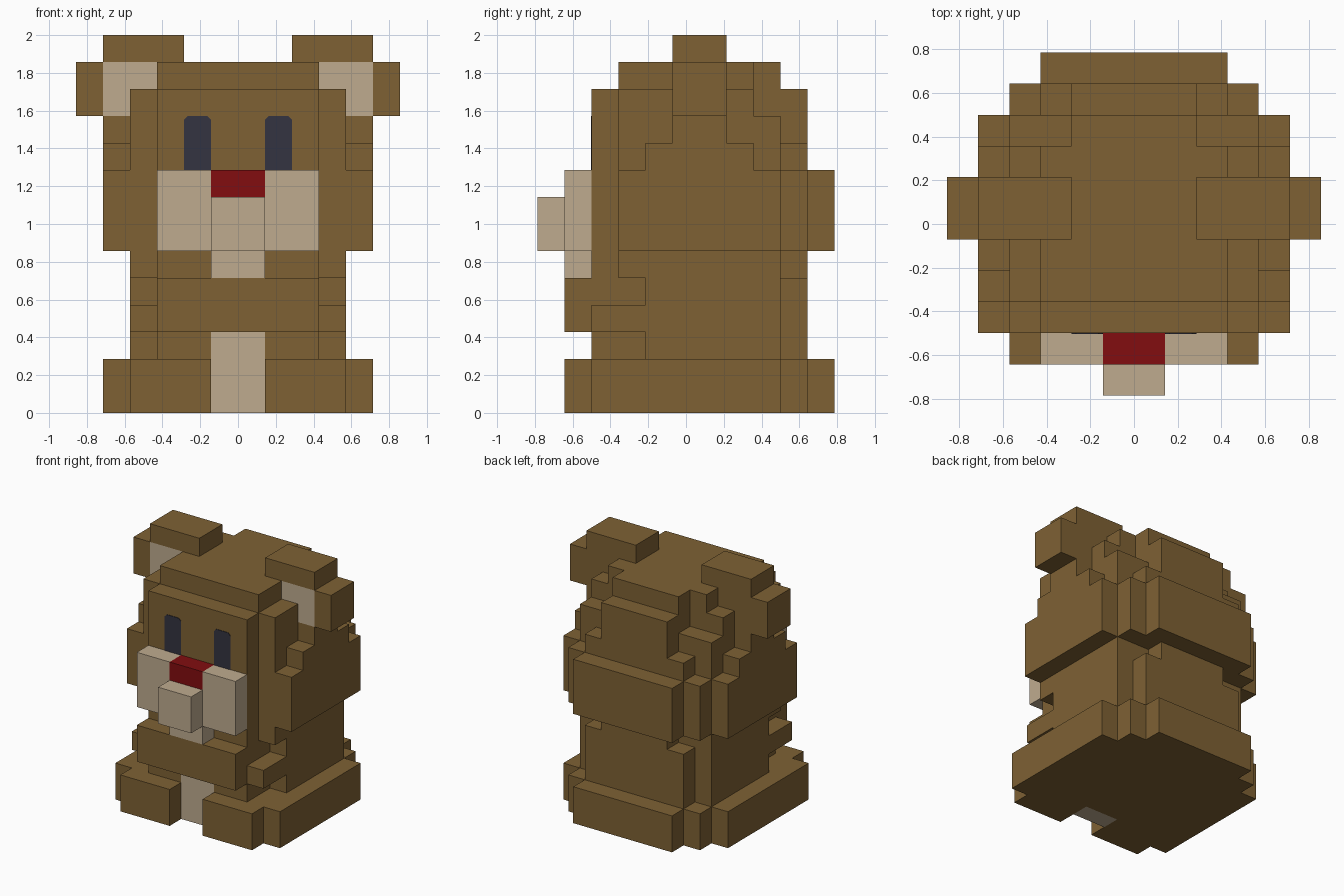
import bpy, bmesh

cube = bpy.data.objects.get("Cube")
if cube:
    bpy.data.objects.remove(cube, do_unlink=True)

U = 1 / 7  # edge of one block


def material(name, rgb):
    m = bpy.data.materials.new(name)
    m.use_nodes = True
    m.diffuse_color = (*rgb, 1)
    bsdf = next(n for n in m.node_tree.nodes if n.type == 'BSDF_PRINCIPLED')
    bsdf.inputs["Base Color"].default_value = (*rgb, 1)
    bsdf.inputs["Roughness"].default_value = 0.9
    return m


BROWN = material("brown fur", (0.209, 0.120, 0.034))
BEIGE = material("beige fur", (0.521, 0.407, 0.275))
RED = material("red nose", (0.223, 0.004, 0.005))
DARK = material("dark eye", (0.034, 0.034, 0.053))


def finish(name, bm, mat):
    bmesh.ops.recalc_face_normals(bm, faces=bm.faces)
    mesh = bpy.data.meshes.new(name)
    bm.to_mesh(mesh)
    bm.free()
    mesh.materials.append(mat)
    ob = bpy.data.objects.new(name, mesh)
    bpy.context.collection.objects.link(ob)
    return ob


def cells(box):
    x0, x1, y0, y1, z0, z1 = box
    return {(x, y, z) for x in range(x0, x1) for y in range(y0, y1) for z in range(z0, z1)}


def block_part(name, mat, boxes, cut=()):
    """Outer skin of a union of boxes given in blocks: x0, x1, y0, y1, z0, z1 (y from the front)."""
    solid = set().union(*map(cells, boxes))
    for c in cut:
        solid -= cells(c)
    bm = bmesh.new()
    verts = {}

    def vert(p):
        if p not in verts:
            verts[p] = bm.verts.new((p[0] * U, (p[1] - 5.5) * U, p[2] * U))
        return verts[p]

    for cell in sorted(solid):
        for axis in range(3):
            for side in (0, 1):
                n = list(cell)
                n[axis] += 2 * side - 1
                if tuple(n) in solid:
                    continue
                a, b = (axis + 1) % 3, (axis + 2) % 3
                loop = []
                for da, db in ((0, 0), (1, 0), (1, 1), (0, 1)):
                    p = list(cell)
                    p[axis] += side
                    p[a] += da
                    p[b] += db
                    loop.append(vert(tuple(p)))
                bm.faces.new(loop if side else loop[::-1])
    bmesh.ops.dissolve_limit(bm, angle_limit=0.01, verts=bm.verts, edges=bm.edges)
    return finish(name, bm, mat)


def wide(half, y0, y1, z0, z1):
    return (-half, half, y0, y1, z0, z1)


# Seat and feet, with a gap at the front for the belly
block_part("feet_and_seat", BROWN,
           [wide(5, 2, 9, 0, 2), wide(4, 1, 10, 0, 2), wide(3, 2, 11, 0, 2)],
           cut=[wide(1, 1, 3, 0, 2)])

# Torso with rounded corners
block_part("torso", BROWN,
           [wide(4, 4, 9, 2, 6), wide(3, 2, 10, 2, 5),
            wide(3, 2, 9, 5, 6), wide(2, 2, 10, 5, 6), wide(4, 3, 9, 5, 6)],
           cut=[wide(1, 2, 3, 2, 3)])
block_part("belly", BEIGE, [wide(1, 2, 3, 0, 3)])

# Arms folded across the chest
block_part("arms", BROWN, [wide(3, 1, 2, 3, 5), (-4, -3, 2, 4, 3, 4), (3, 4, 2, 4, 3, 4)])

# Head: stepped cheeks, crown and back
block_part("head", BROWN, [
    wide(3, 2, 11, 6, 9), wide(4, 3, 10, 6, 9), wide(5, 3, 9, 6, 9),    # lower head
    wide(5, 4, 8, 9, 10), wide(5, 5, 7, 10, 11),                        # cheek steps
    wide(3, 2, 8, 9, 12), wide(4, 3, 8, 9, 12), wide(4, 3, 9, 9, 11),   # upper head
    wide(3, 9, 10, 9, 10), wide(2, 8, 10, 9, 12),                       # back of head
    wide(3, 3, 8, 12, 13), wide(2, 3, 9, 12, 13),                       # crown
], cut=[(-4, -3, 5, 7, 11, 13), (3, 4, 5, 7, 11, 13)])

# Muzzle, nose and chin
block_part("muzzle", BEIGE,
           [wide(3, 1, 2, 6, 9), wide(1, 0, 1, 6, 8), wide(1, 1, 2, 5, 6)],
           cut=[wide(1, 1, 2, 8, 9)])
block_part("nose", RED, [wide(1, 1, 2, 8, 9)])


def span(side, a, b):
    return (a, b) if side > 0 else (-b, -a)


for side, label in ((1, "left"), (-1, "right")):
    # Ear with a pale inner panel flush with its front
    block_part(label + "_ear", BROWN, [
        (*span(side, 2, 5), 5, 7, 13, 14),
        (*span(side, 5, 6), 5, 7, 11, 13),
        (*span(side, 3, 5), 6, 7, 11, 13)])
    block_part(label + "_inner_ear", BEIGE, [(*span(side, 3, 5), 5, 6, 11, 13)])

    # Eye plate with clipped upper corners
    bm = bmesh.new()
    c = 0.02
    x0, x1, z0, z1 = U, 2 * U, 9 * U, 11 * U
    outline = [(x0, z0), (x1, z0), (x1, z1 - c), (x1 - c, z1), (x0 + c, z1), (x0, z1 - c)]
    face = bm.faces.new([bm.verts.new((side * x, -3.5 * U, z)) for x, z in outline])
    ext = bmesh.ops.extrude_face_region(bm, geom=[face])
    for v in ext["geom"]:
        if isinstance(v, bmesh.types.BMVert):
            v.co.y -= 0.004
    finish(label + "_eye", bm, DARK)
